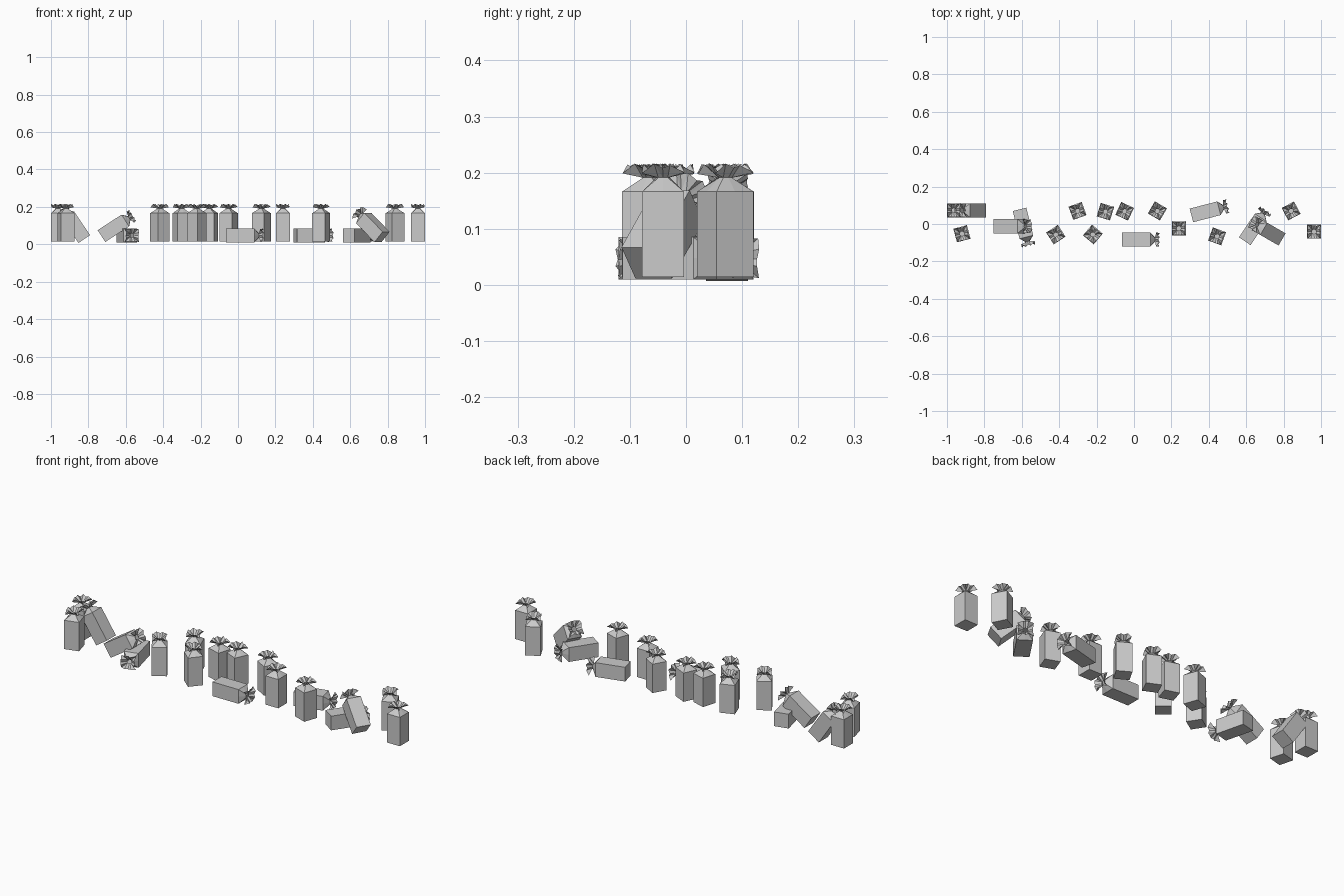
import bpy, math, random
from mathutils import Matrix

if "Cube" in bpy.data.objects:
    bpy.data.objects.remove(bpy.data.objects["Cube"])

random.seed(4)
HALF = 0.0375   # half width of the square bag


def square_ring(h, z):
    # eight points: corners and edge middles, starting on +x
    pts = [(1, 0), (1, 1), (0, 1), (-1, 1), (-1, 0), (-1, -1), (0, -1), (1, -1)]
    return [(x * h, y * h, z) for x, y in pts]


def round_ring(n, r, z):
    return [(r * math.cos(2 * math.pi * i / n), r * math.sin(2 * math.pi * i / n), z)
            for i in range(n)]


# Tied bag: box body, sloping shoulder, pinched neck, ruffled opening
verts = square_ring(HALF, 0) + square_ring(HALF, 0.152) + round_ring(8, 0.012, 0.177)
faces = [tuple(range(7, -1, -1))]
for k in (0, 8):
    for i in range(8):
        j = (i + 1) % 8
        faces.append((k + i, k + j, k + 8 + j, k + 8 + i))
for i in range(16):
    a = math.pi * i / 8
    if i % 4 == 2:                      # low corner tips
        r, z = 0.051, 0.187
    elif i % 4 == 0:                    # raised side folds
        r, z = 0.036, 0.198
    else:                               # upright pleats
        r, z = 0.037, 0.203
    r += random.uniform(-0.004, 0.002)
    z += random.uniform(-0.004, 0)
    a += random.uniform(-0.08, 0.08)
    verts.append((r * math.cos(a), r * math.sin(a), z))
for i in range(8):
    n0, n1 = 16 + i, 16 + (i + 1) % 8
    r0, r1, r2 = 24 + 2 * i, 25 + 2 * i, 24 + (2 * i + 2) % 16
    faces += [(n0, r1, r0), (n0, n1, r1), (n1, r2, r1)]
mesh = bpy.data.meshes.new("tied_bag")
mesh.from_pydata(verts, [], faces)
mesh.update()


def bag(name, base, azimuth=0, tilt=0, spin=0):
    ob = bpy.data.objects.new(name, mesh)
    ob.matrix_world = (Matrix.Translation(base)
                       @ Matrix.Rotation(math.radians(azimuth), 4, 'Z')
                       @ Matrix.Rotation(math.radians(tilt), 4, 'Y')
                       @ Matrix.Rotation(math.radians(spin), 4, 'Z'))
    bpy.context.collection.objects.link(ob)


# Standing bags: x, y, turn
for x, y, turn in [(-0.9625, 0.073, 0), (-0.92, -0.052, 15), (-0.418, -0.057, 33),
                   (-0.302, 0.07, 20), (-0.22, -0.056, 50), (-0.153, 0.066, -17),
                   (-0.05, 0.068, -25), (0.125, 0.07, -30), (0.24, -0.023, 0),
                   (0.444, -0.066, -20), (0.84, 0.07, 28), (0.9625, -0.041, 0)]:
    bag("standing_bag", (x, y, 0.014), turn)

# Bags lying flat: base x, y, direction
for x, y, az in [(-0.612, 0.078, -76), (-0.065, -0.083, 0),
                 (0.307, 0.046, 14.5), (0.592, -0.092, 56)]:
    bag("lying_bag", (x, y, 0.0475), az, 90)

# Bags leaning on their neighbours
bag("leaning_bag", (-0.822, 0.073, 0.028), 180, 34)
bag("leaning_bag", (-0.73, -0.012, 0.044), 0, 57)
bag("leaning_bag", (0.77, -0.07, 0.039), 150, 48)
